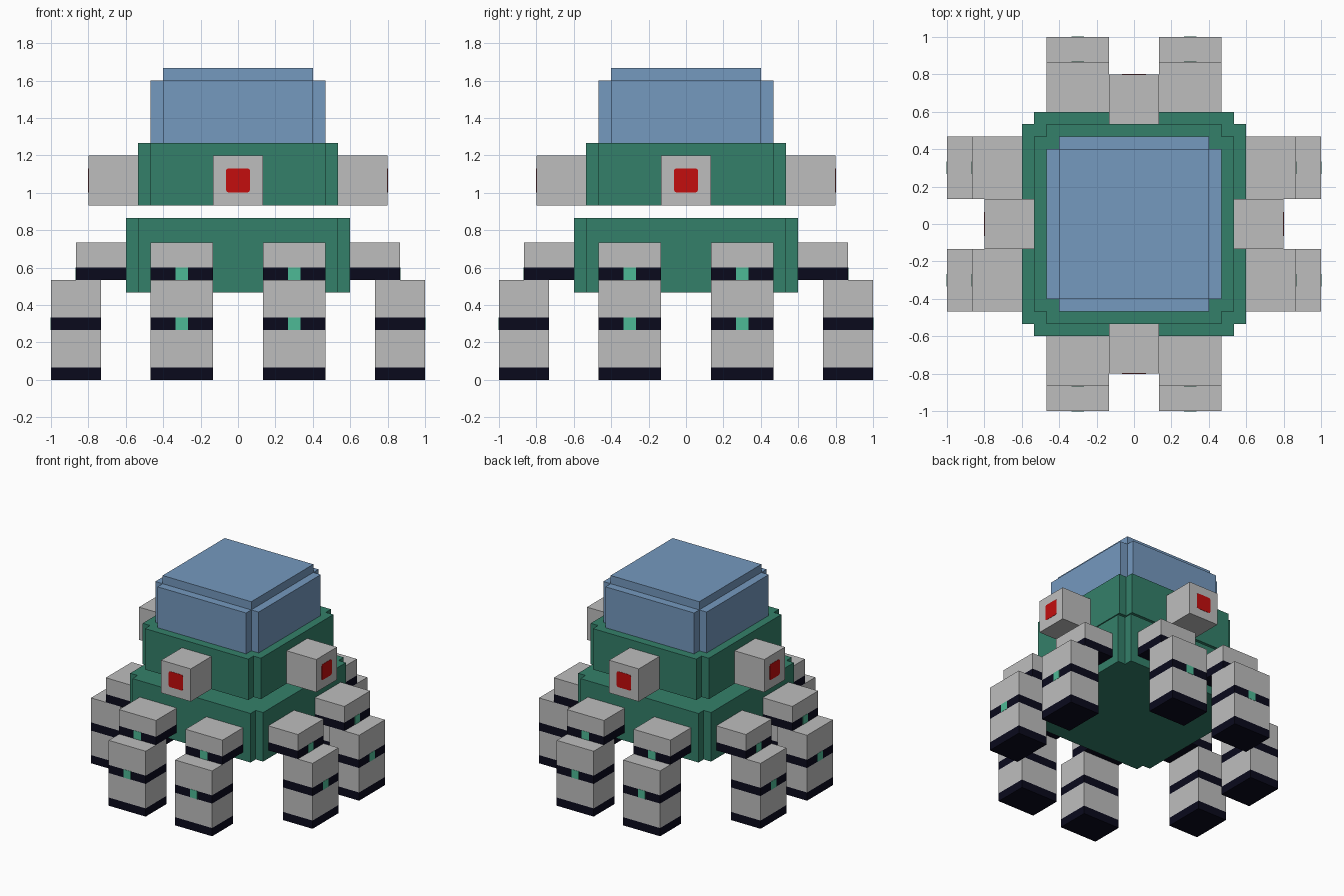
import bpy, bmesh, math
from mathutils import Matrix, Vector

if "Cube" in bpy.data.objects:
    bpy.data.objects.remove(bpy.data.objects["Cube"], do_unlink=True)


def material(name, rgb):
    m = bpy.data.materials.new(name)
    m.use_nodes = True
    m.diffuse_color = (*rgb, 1)
    m.node_tree.nodes["Principled BSDF"].inputs["Base Color"].default_value = (*rgb, 1)
    return m


GREY = material("light grey", (0.515, 0.515, 0.515))
GREEN = material("body green", (0.034, 0.216, 0.144))
BLUE = material("dome blue", (0.178, 0.319, 0.521))
RED = material("eye red", (0.546, 0.004, 0.004))
NAVY = material("dark navy", (0.003, 0.003, 0.012))
TEAL = material("light teal", (0.076, 0.491, 0.305))

U = 1 / 15  # block size


def finish(name, bm, mats, turn=0):
    """Turn the mesh by quarter turns about z and make it an object."""
    bm.transform(Matrix.Rotation(turn * math.pi / 2, 4, 'Z'))
    bmesh.ops.recalc_face_normals(bm, faces=bm.faces)
    mesh = bpy.data.meshes.new(name)
    bm.to_mesh(mesh)
    bm.free()
    for m in mats:
        mesh.materials.append(m)
    ob = bpy.data.objects.new(name, mesh)
    bpy.context.collection.objects.link(ob)
    return ob


def box_mesh(lo, hi):
    bm = bmesh.new()
    bmesh.ops.create_cube(bm, size=1)
    lo, hi = Vector(lo), Vector(hi)
    for v in bm.verts:
        v.co = Vector([(lo[i] + hi[i]) / 2 + v.co[i] * (hi[i] - lo[i]) for i in range(3)])
    return bm


def banded_box(name, lo, hi, bands, turn):
    """Grey box cut at band edges, with navy faces inside the bands."""
    bm = box_mesh(lo, hi)
    for z in [z for band in bands for z in band]:
        if lo[2] < z < hi[2]:
            bmesh.ops.bisect_plane(bm, geom=bm.verts[:] + bm.edges[:] + bm.faces[:],
                                   plane_co=(0, 0, z), plane_no=(0, 0, 1))
    for f in bm.faces:
        z = f.calc_center_median().z
        f.material_index = int(any(a - 1e-4 <= z <= b + 1e-4 for a, b in bands))
    finish(name, bm, [GREY, NAVY], turn)


def notched_tier(name, half, z0, z1, mat):
    """Square block with a one-block notch at every corner."""
    n = half - U
    quarter = [(half, -n), (half, n), (n, n)]
    pts = [Matrix.Rotation(k * math.pi / 2, 2) @ Vector(p) for k in range(4) for p in quarter]
    bm = bmesh.new()
    base = bm.faces.new([bm.verts.new((p.x, p.y, z0)) for p in pts])
    top = bmesh.ops.extrude_face_region(bm, geom=[base], use_keep_orig=True)
    for v in top["geom"]:
        if isinstance(v, bmesh.types.BMVert):
            v.co.z = z1
    finish(name, bm, [mat])


# Body tiers and dome
notched_tier("lower_body", 9 * U, 7 * U, 13 * U, GREEN)
notched_tier("upper_body", 8 * U, 14 * U, 19 * U, GREEN)
notched_tier("dome", 7 * U, 19 * U, 24 * U, BLUE)
finish("dome_cap", box_mesh((-6 * U, -6 * U, 24 * U), (6 * U, 6 * U, 25 * U)), [BLUE])

LIFT = 0.002  # how far painted plates stand proud

for turn, side in enumerate(("front", "left", "back", "right")):
    # Eye block with a red square whose corners are slightly rounded
    finish(f"{side}_eye_block",
           box_mesh((-2 * U, -12 * U, 14 * U), (2 * U, -8 * U, 18 * U)), [GREY], turn)
    bm = box_mesh((-0.064, -12 * U - LIFT, 16 * U - 0.064),
                  (0.064, -12 * U + LIFT, 16 * U + 0.064))
    corners = [e for e in bm.edges if abs(e.verts[0].co.y - e.verts[1].co.y) > LIFT]
    bmesh.ops.bevel(bm, geom=corners, offset=0.012, segments=2, profile=0.5, affect='EDGES')
    finish(f"{side}_eye", bm, [RED], turn)

    # Two legs on each side
    for s, label in ((-1, "a"), (1, "b")):
        x0, x1 = sorted((s * 2 * U, s * 7 * U))
        banded_box(f"{side}_upper_leg_{label}", (x0, -13 * U, 8 * U), (x1, -9 * U, 11 * U),
                   [(8 * U, 9 * U)], turn)
        banded_box(f"{side}_lower_leg_{label}", (x0, -15 * U, 0), (x1, -11 * U, 8 * U),
                   [(0, U), (4 * U, 5 * U)], turn)
        # Teal lights on the outer bands
        for part, y, z in (("upper", -13 * U, 8 * U), ("lower", -15 * U, 4 * U)):
            cx = s * 4.5 * U
            finish(f"{side}_{part}_leg_light_{label}",
                   box_mesh((cx - U / 2, y - LIFT, z), (cx + U / 2, y + LIFT, z + U)),
                   [TEAL], turn)
